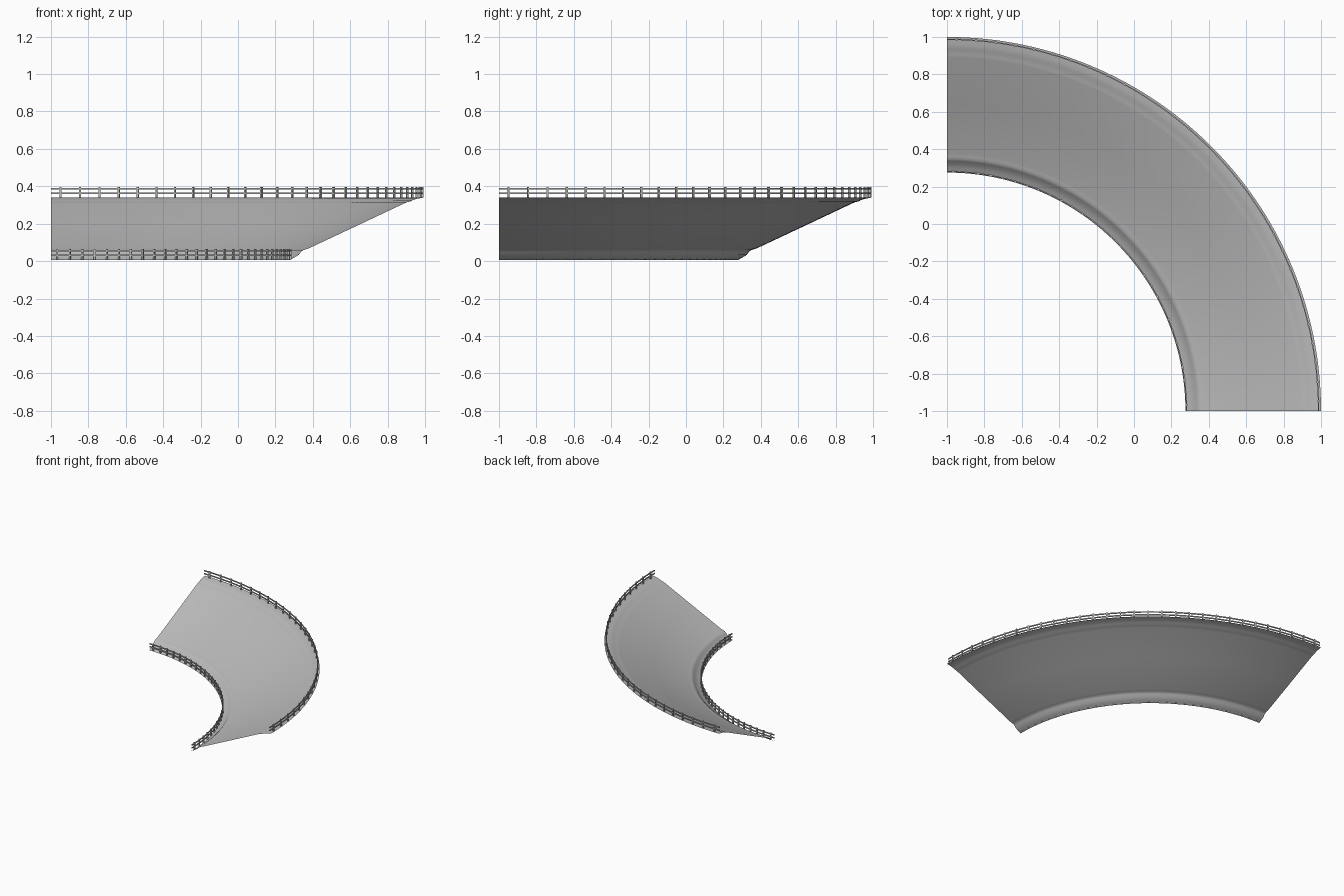
import bpy, bmesh
from math import sin, cos, radians
from mathutils import Matrix, Vector

if "Cube" in bpy.data.objects:
    bpy.data.objects.remove(bpy.data.objects["Cube"])

CENTRE = Vector((-1, -1, 0))


def material(name, value):
    m = bpy.data.materials.new(name)
    m.use_nodes = True
    colour = (value, value, value, 1)
    m.diffuse_color = colour
    m.node_tree.nodes["Principled BSDF"].inputs["Base Color"].default_value = colour
    return m


GREY = material("concrete grey", 0.5)


def finish(bm, name):
    mesh = bpy.data.meshes.new(name)
    bm.to_mesh(mesh)
    bm.free()
    mesh.materials.append(GREY)
    ob = bpy.data.objects.new(name, mesh)
    bpy.context.collection.objects.link(ob)
    return ob


def sweep(name, profile, closed=False, steps=60):
    """Turn a (radius, height) profile through the quarter circle."""
    bm = bmesh.new()
    rings = []
    for i in range(steps + 1):
        a = radians(90 * i / steps)
        rings.append([bm.verts.new(CENTRE + Vector((r * cos(a), r * sin(a), z)))
                      for r, z in profile])
    n = len(profile)
    for p, q in zip(rings, rings[1:]):
        for j in range(n if closed else n - 1):
            k = (j + 1) % n
            bm.faces.new((p[j], p[k], q[k], q[j]))
    if closed:
        bm.faces.new(rings[0][::-1])
        bm.faces.new(rings[-1])
    return finish(bm, name)


def smooth(ob, angle=40):
    bpy.ops.object.select_all(action="DESELECT")
    ob.select_set(True)
    bpy.context.view_layer.objects.active = ob
    bpy.ops.object.shade_smooth_by_angle(angle=radians(angle))


# Banked road with a flattened shoulder along each edge
road = sweep("banked_road", [
    (1.275, 0.005), (1.3, 0.018), (1.325, 0.034), (1.337, 0.05), (1.348, 0.059),
    (1.362, 0.063), (1.38, 0.069), (1.64, 0.191), (1.89, 0.309), (1.905, 0.315),
    (1.922, 0.319), (1.935, 0.326), (1.96, 0.334), (2.0, 0.341)])
smooth(road)


# Guard rails: two swept bars on evenly spaced posts
def guard_rail(side, radius, base):
    for level, z in (("lower", base + 0.024), ("upper", base + 0.048)):
        w, h = 0.003, 0.0045
        bar = sweep(f"{side}_{level}_rail",
                    [(radius - w, z - h), (radius + w, z - h),
                     (radius + w, z + h), (radius - w, z + h)], closed=True)
        smooth(bar)
    bm = bmesh.new()
    for i in range(30):
        turn = Matrix.Rotation(radians(1.5 + 3 * i), 4, "Z")
        place = (Matrix.Translation(CENTRE) @ turn
                 @ Matrix.Translation((radius, 0, base + 0.029))
                 @ Matrix.Diagonal((0.01, 0.01, 0.058, 1)))
        bmesh.ops.create_cube(bm, size=1, matrix=place)
    finish(bm, f"{side}_rail_posts")


guard_rail("inner", 1.281, 0.008)
guard_rail("outer", 1.987, 0.339)
